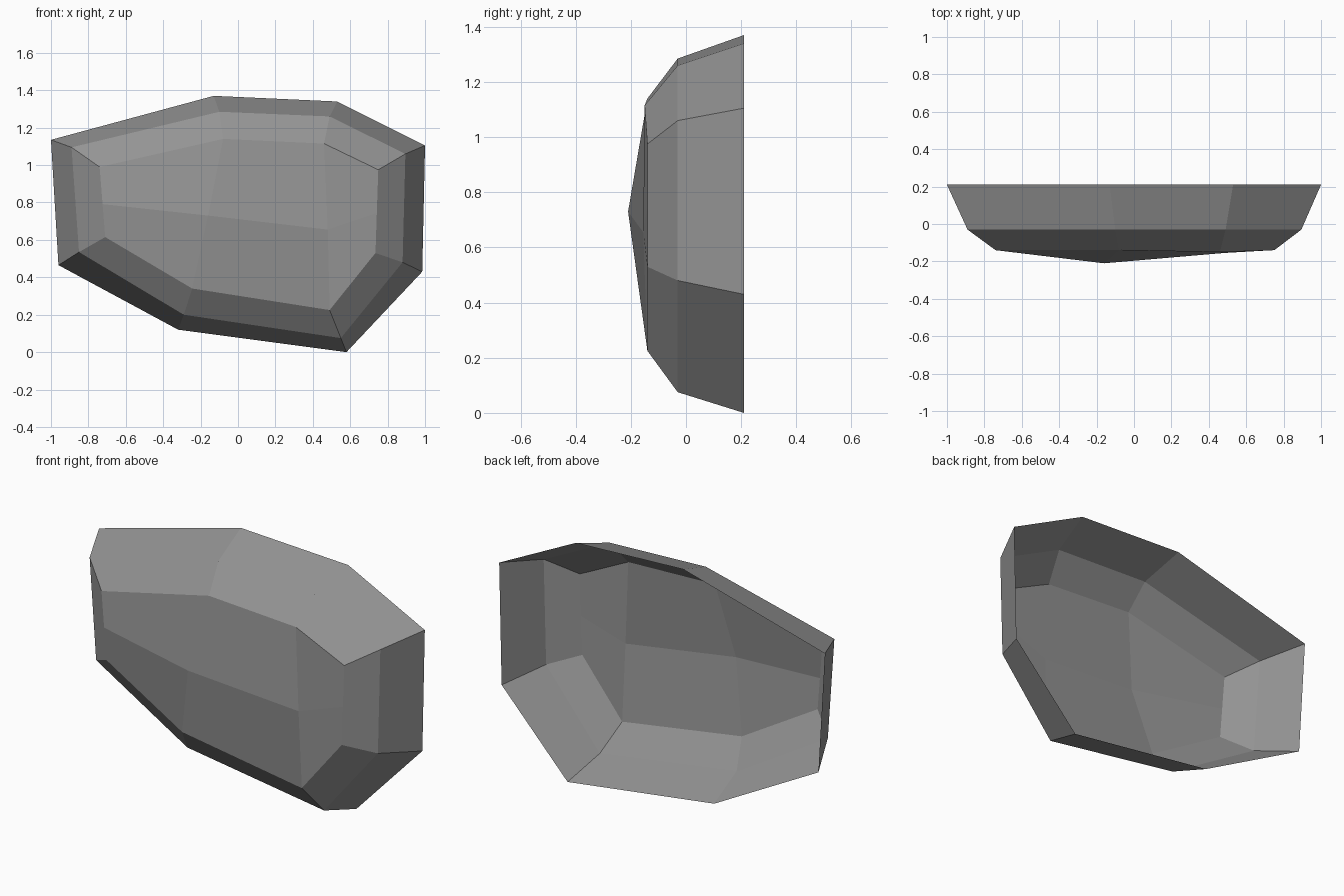
import bpy
import bmesh

default_cube = bpy.data.objects.get("Cube")
if default_cube:
    bpy.data.objects.remove(default_cube, do_unlink=True)


def make_material(name, colour):
    material = bpy.data.materials.new(name)
    material.use_nodes = True
    material.diffuse_color = colour
    material.node_tree.nodes["Principled BSDF"].inputs["Base Color"].default_value = colour
    return material


def add_ring(bm, depth, outline):
    return [bm.verts.new((x, depth, z)) for x, z in outline]


def bridge(bm, outer, inner):
    """Join two rings with one flat facet per side."""
    count = len(outer)
    for i in range(count):
        j = (i + 1) % count
        bm.faces.new((inner[i], inner[j], outer[j], outer[i]))


def split_between(start, end, fraction):
    """Insert a ridge end point on the edge joining two ring corners."""
    edge = next(e for e in start.link_edges if e.other_vert(start) == end)
    return bmesh.utils.edge_split(edge, start, fraction)[1]


# Outlines run clockwise from the upper left corner, as (x, z)
rim_outline = [(-1, 1.135), (-.13, 1.37), (.53, 1.34), (1, 1.105),
               (.985, .43), (.58, 0), (-.32, .12), (-.96, .465)]
shoulder_outline = [(-.89, 1.095), (-.1, 1.285), (.49, 1.26), (.895, 1.06),
                    (.88, .48), (.55, .075), (-.29, .2), (-.85, .535)]
crown_outline = [(-.74, .99), (-.08, 1.14), (.46, 1.115), (.75, .975),
                 (.735, .53), (.49, .225), (-.245, .34), (-.71, .615)]

bm = bmesh.new()

# Bevelled sides of the open-backed shell
rim = add_ring(bm, .21, rim_outline)
shoulder = add_ring(bm, -.03, shoulder_outline)
crown = add_ring(bm, -.14, crown_outline)
crown[2].co.y = -.15
bridge(bm, rim, shoulder)
bridge(bm, shoulder, crown)

# Shallow ridge across the front
left_top, top_a, top_b, right_top, right_low, low_b, low_a, left_low = crown
ridge_start = split_between(left_low, left_top, .47)
ridge_end = split_between(right_top, right_low, .52)
peak = bm.verts.new((-.16, -.21, .73))
saddle = bm.verts.new((.48, -.155, .655))
ridge = [ridge_start, peak, saddle, ridge_end]
upper = [left_top, top_a, top_b, right_top]
lower = [left_low, low_a, low_b, right_low]

# Facets above and below the ridge
for above, below in ((upper, ridge), (ridge, lower)):
    for i in range(len(ridge) - 1):
        bm.faces.new((above[i], below[i], below[i + 1], above[i + 1]))

mesh = bpy.data.meshes.new("faceted_shell")
bm.to_mesh(mesh)
bm.free()
mesh.materials.append(make_material("stone grey", (.3, .3, .3, 1)))
shell = bpy.data.objects.new("faceted_shell", mesh)
bpy.context.collection.objects.link(shell)
